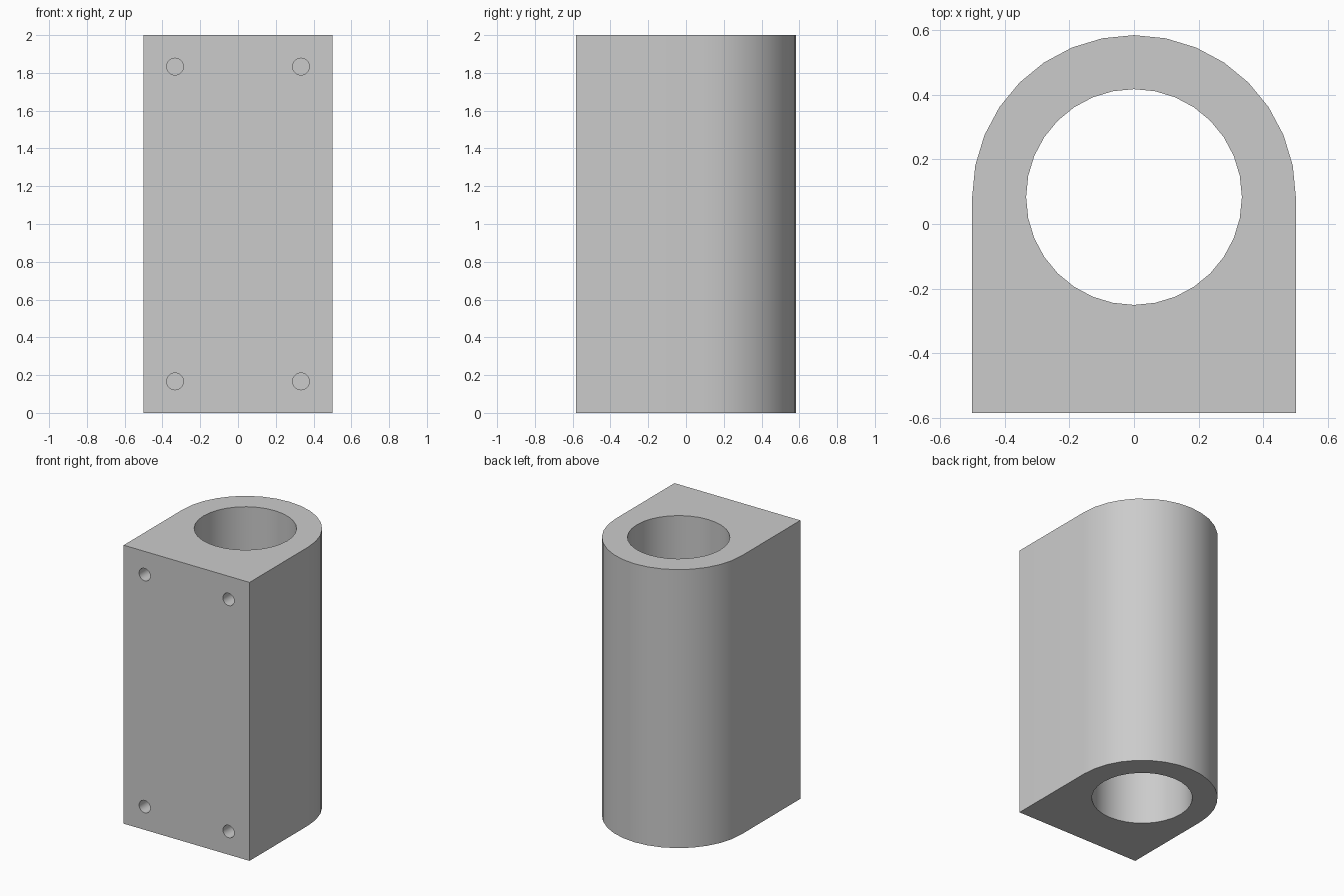
import bpy, bmesh
from math import cos, sin, pi, radians
from mathutils import Matrix

if "Cube" in bpy.data.objects:
    bpy.data.objects.remove(bpy.data.objects["Cube"], do_unlink=True)

HEIGHT, HALF_WIDTH, FRONT_Y, AXIS_Y = 2.0, 0.5, -0.5833, 0.0833
BORE_RADIUS = 0.3333
SCREW_X, SCREW_INSET, SCREW_RADIUS, SCREW_DEPTH = 0.3333, 0.1667, 0.0445, 0.25

grey = bpy.data.materials.new("grey")
grey.use_nodes = True
colour = (0.6, 0.6, 0.6, 1)
grey.diffuse_color = colour
grey.node_tree.nodes["Principled BSDF"].inputs["Base Color"].default_value = colour


def make_object(name, bm):
    bmesh.ops.recalc_face_normals(bm, faces=bm.faces)
    mesh = bpy.data.meshes.new(name)
    bm.to_mesh(mesh)
    bm.free()
    mesh.materials.append(grey)
    obj = bpy.data.objects.new(name, mesh)
    bpy.context.collection.objects.link(obj)
    return obj


def cylinder(bm, radius, length, matrix):
    bmesh.ops.create_cone(bm, cap_ends=True, segments=32, radius1=radius,
                          radius2=radius, depth=length, matrix=matrix)


# Block: arched outline extruded upward
bm = bmesh.new()
outline = [(-HALF_WIDTH, FRONT_Y), (HALF_WIDTH, FRONT_Y)]
outline += [(HALF_WIDTH * cos(pi * i / 16), AXIS_Y + HALF_WIDTH * sin(pi * i / 16))
            for i in range(17)]
base = bm.faces.new([bm.verts.new((x, y, 0)) for x, y in outline])
top = bmesh.ops.extrude_face_region(bm, geom=[base], use_keep_orig=True)["geom"]
bmesh.ops.translate(bm, vec=(0, 0, HEIGHT),
                    verts=[v for v in top if isinstance(v, bmesh.types.BMVert)])
block = make_object("bearing_block", bm)

# Cutters: vertical through bore and four blind screw holes in the front
bm = bmesh.new()
cylinder(bm, BORE_RADIUS, HEIGHT * 1.5, Matrix.Translation((0, AXIS_Y, HEIGHT / 2)))
for x in (-SCREW_X, SCREW_X):
    for z in (SCREW_INSET, HEIGHT - SCREW_INSET):
        place = Matrix.Translation((x, FRONT_Y, z)) @ Matrix.Rotation(pi / 2, 4, "X")
        cylinder(bm, SCREW_RADIUS, SCREW_DEPTH * 2, place)
cutter = make_object("hole_cutter", bm)
cutter.hide_render = True

cut = block.modifiers.new("holes", "BOOLEAN")
cut.operation = "DIFFERENCE"
cut.solver = "EXACT"
cut.object = cutter

# Apply the cut, remove the cutter, and smooth the round walls
bpy.ops.object.select_all(action="DESELECT")
bpy.context.view_layer.objects.active = block
block.select_set(True)
bpy.ops.object.modifier_apply(modifier=cut.name)
bpy.data.objects.remove(cutter, do_unlink=True)
bpy.ops.object.shade_smooth_by_angle(angle=radians(30))
